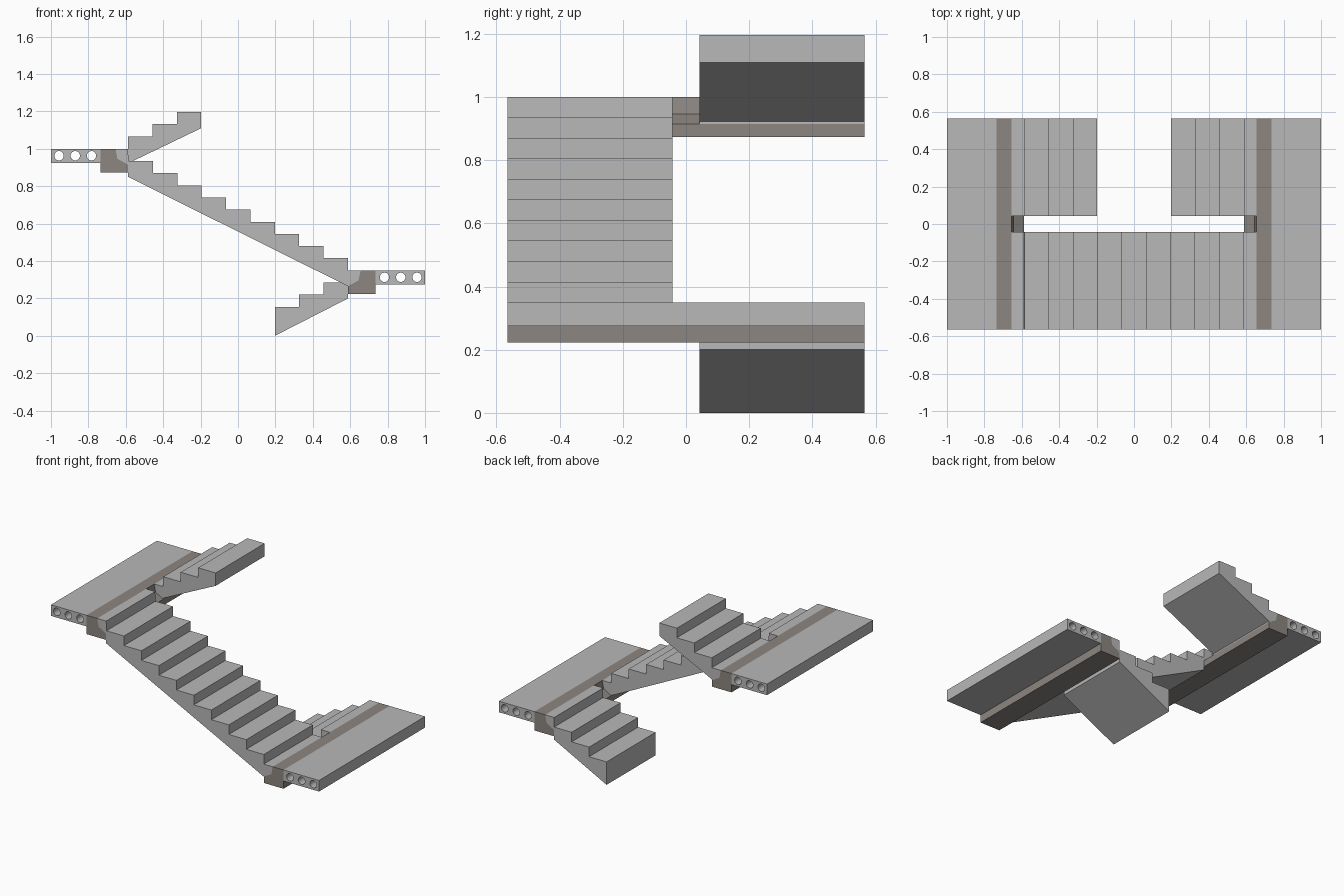
import bpy, math

if "Cube" in bpy.data.objects:
    bpy.data.objects.remove(bpy.data.objects["Cube"])

TREAD, RISE = 0.1304, 0.065
EDGE, GAP = 0.565, 0.043          # outer and inner y limits of the flights
BX, WALL, BACK = 0.588, 0.655, 0.735   # beam nose, flight end, beam back


def material(name, rgb):
    m = bpy.data.materials.new(name)
    m.diffuse_color = (*rgb, 1)
    m.use_nodes = True
    m.node_tree.nodes["Principled BSDF"].inputs["Base Color"].default_value = m.diffuse_color
    return m


concrete = material("light_concrete", (0.48, 0.48, 0.48))
beam_mat = material("brown_grey_beam", (0.262, 0.238, 0.216))


def extrude(name, loops, y0, y1, mat):
    """Solid from x-z outline loops (later loops are holes), spanning y0..y1."""
    cu = bpy.data.curves.new(name, 'CURVE')
    cu.dimensions = '2D'
    cu.fill_mode = 'BOTH'
    cu.extrude = (y1 - y0) / 2
    for pts in loops:
        s = cu.splines.new('POLY')
        s.points.add(len(pts) - 1)
        for p, (x, z) in zip(s.points, pts):
            p.co = (x, z, 0, 1)
        s.use_cyclic_u = True
    ob = bpy.data.objects.new(name, cu)
    bpy.context.collection.objects.link(ob)
    ob.location.y = (y0 + y1) / 2
    ob.rotation_euler.x = math.pi / 2
    bpy.ops.object.select_all(action='DESELECT')
    bpy.context.view_layer.objects.active = ob
    ob.select_set(True)
    bpy.ops.object.convert(target='MESH')
    ob = bpy.context.object
    ob.data.materials.clear()
    ob.data.materials.append(mat)
    bpy.ops.object.mode_set(mode='EDIT')
    bpy.ops.mesh.select_all(action='SELECT')
    bpy.ops.mesh.remove_doubles(threshold=0.0001)
    bpy.ops.mesh.normals_make_consistent(inside=False)
    bpy.ops.object.mode_set(mode='OBJECT')
    bpy.ops.object.shade_smooth_by_angle(angle=math.radians(25))
    return ob


def stairs(x, z, count, first):
    """Rising tread points going toward -x or +x; direction from sign of count."""
    d = 1 if count > 0 else -1
    pts = []
    for i in range(abs(count)):
        h = z + first + i * RISE
        pts += [(x + d * i * TREAD, h), (x + d * (i + 1) * TREAD, h)]
    return pts


# Landings: hollow-core slab plus ledged support beam
for side, top, label in ((1, 0.35, "lower"), (-1, 1.0, "upper")):
    slab = [(side * x, z) for x, z in
            ((BACK, top - 0.075), (1, top - 0.075), (1, top), (BACK, top))]
    holes = [[(side * cx + 0.025 * math.cos(a * math.tau / 24),
               top - 0.037 + 0.025 * math.sin(a * math.tau / 24)) for a in range(24)]
             for cx in (0.783, 0.87, 0.957)]
    extrude(label + "_landing_slab", [slab] + holes, -EDGE, EDGE, concrete)
    beam = [(side * x, top + z) for x, z in
            ((BACK, 0), (BACK, -0.127), (BX, -0.127), (BX, -0.085),
             (0.645, -0.053), (WALL, 0))]
    extrude(label + "_landing_beam", [beam], -EDGE, EDGE, beam_mat)


def seat(side, top):
    """Flight end resting on the beam ledge, from nose to landing level."""
    return [(side * BX, top - 0.085), (side * 0.645, top - 0.053), (side * WALL, top)]


# Lower flight: floor to lower landing
extrude("lower_flight", [[(0.197, 0.0), (BX, 0.2)] + seat(1, 0.35) + [(BX, 0.35)]
        + stairs(0.197, 0, 3, 0.155)[::-1]], GAP, EDGE, concrete)

# Main flight: lower landing to upper landing
extrude("main_flight", [[(-BX, 0.85)] + seat(1, 0.35) + [(BX, 0.35)]
        + stairs(BX, 0.35, -9, RISE) + [(-BX, 1.0)] + seat(-1, 1.0)[::-1]],
        -EDGE, -GAP, concrete)

# Upper flight: upper landing upward, cut off at its free end
extrude("upper_flight", [[(-0.197, 1.11), (-BX, 0.922)] + seat(-1, 1.0) + [(-BX, 1.0)]
        + stairs(-BX, 1.0, 3, 0.067)], GAP, EDGE, concrete)
